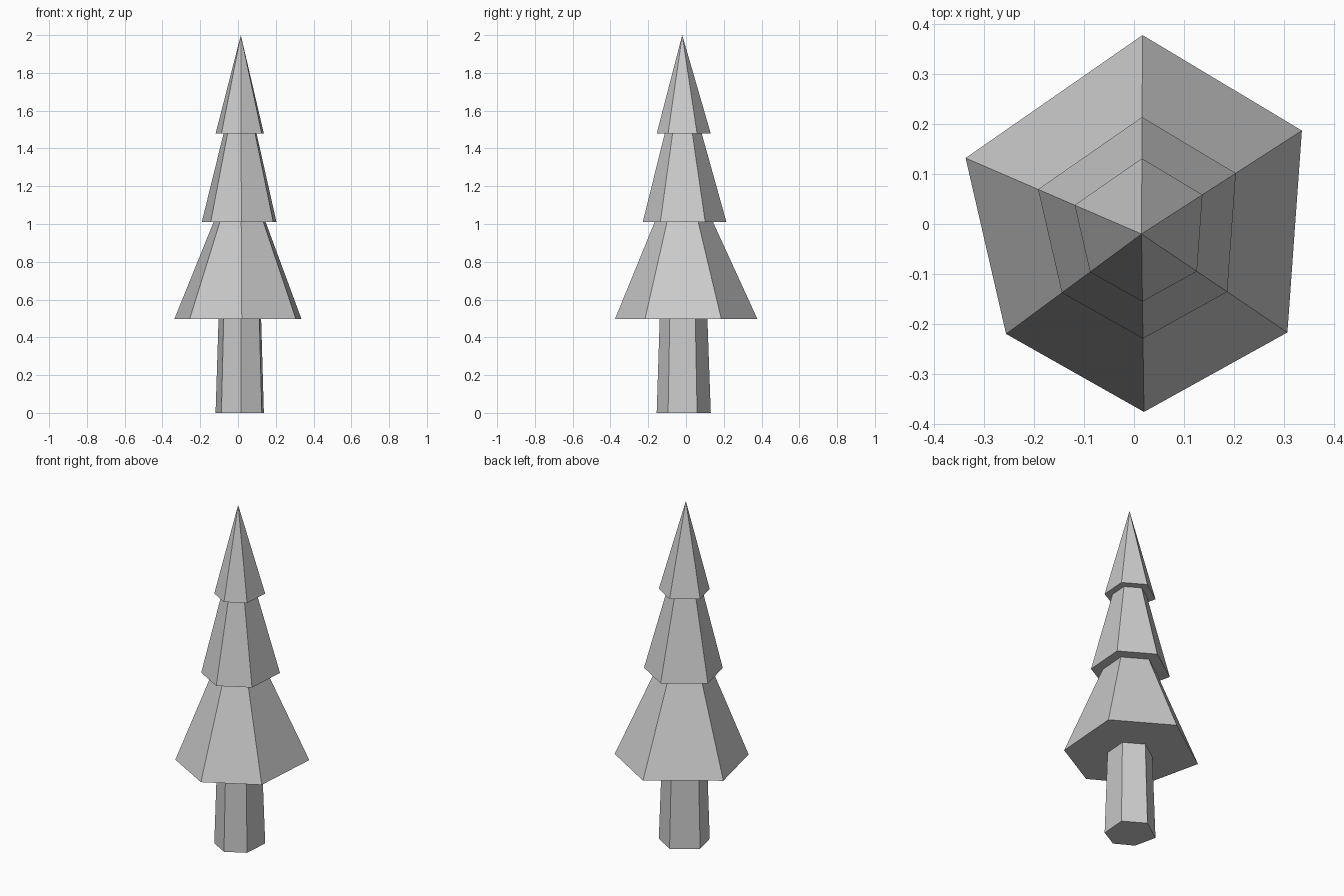
import bpy, bmesh

if "Cube" in bpy.data.objects:
    bpy.data.objects.remove(bpy.data.objects["Cube"])

# Irregular six-sided outline of the widest tier, measured from the tree axis
AXIS = (0.015, -0.02)
OUTLINE = [(0.002, 0.398), (-0.352, 0.152), (-0.271, -0.200),
           (0.005, -0.356), (0.292, -0.197), (0.321, 0.207)]


def loft(name, profile, cap_bottom=False):
    """Stack scaled copies of the outline; a scale of 0 closes to a point."""
    bm = bmesh.new()
    previous = None
    for scale, z in profile:
        if scale == 0:
            ring = [bm.verts.new((*AXIS, z))]
        else:
            ring = [bm.verts.new((AXIS[0] + x * scale, AXIS[1] + y * scale, z))
                    for x, y in OUTLINE]
        if previous:
            for i in range(6):
                j = (i + 1) % 6
                if len(ring) == 1:
                    bm.faces.new((previous[i], previous[j], ring[0]))
                else:
                    bm.faces.new((previous[i], previous[j], ring[j], ring[i]))
        elif cap_bottom:
            bm.faces.new(ring[::-1])
        previous = ring
    mesh = bpy.data.meshes.new(name)
    bm.to_mesh(mesh)
    bm.free()
    obj = bpy.data.objects.new(name, mesh)
    bpy.context.collection.objects.link(obj)
    return obj


# Slightly tapered trunk, capped at the ground
loft("trunk", [(0.38, 0), (0.335, 0.497)], cap_bottom=True)

# Three tiers of branches; each starts with its flat underside
loft("lower_branches", [(0.335, 0.497), (1.0, 0.497), (0.41, 1.01)])
loft("middle_branches", [(0.41, 1.01), (0.588, 1.01), (0.26, 1.478)])
loft("top_branches", [(0.26, 1.478), (0.38, 1.478), (0, 2.0)])
